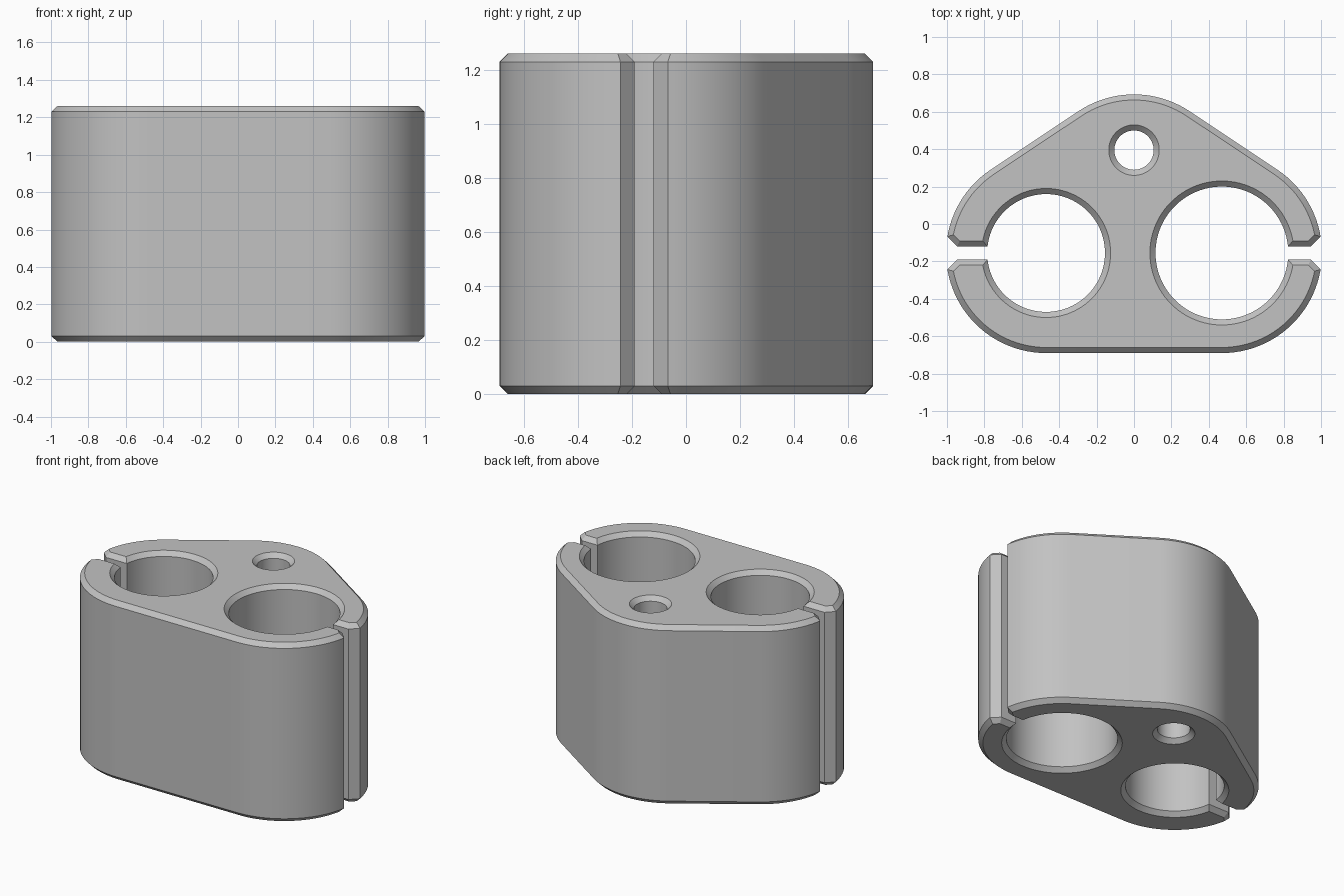
import bpy
import bmesh
from math import cos, sin, pi, atan2
from mathutils import Vector

HEIGHT, BEVEL, OVER = 1.26, 0.03, 0.05
LOBE_X, LOBE_Y, LOBE_R, PEAK_Y = 0.47, -0.155, 0.535, 0.158

cube = bpy.data.objects.get("Cube")
if cube:
    bpy.data.objects.remove(cube, do_unlink=True)

grey = bpy.data.materials.new("plain grey")
grey.use_nodes = True
colour = (0.54, 0.54, 0.54, 1)
grey.diffuse_color = colour
grey.node_tree.nodes["Principled BSDF"].inputs["Base Color"].default_value = colour


def arc(cx, cy, r, start, end, steps):
    """Points along a counter-clockwise arc, both ends included."""
    angles = [start + (end - start) * i / steps for i in range(steps + 1)]
    return [Vector((cx + r * cos(a), cy + r * sin(a))) for a in angles]


def circle(cx, cy, r, steps=96):
    return arc(cx, cy, r, 0, 2 * pi, steps)[:-1]


def offset(points, d):
    """Move a counter-clockwise outline outwards by d with mitred corners."""
    result = []
    for i, p in enumerate(points):
        before = (p - points[i - 1]).normalized()
        after = (points[(i + 1) % len(points)] - p).normalized()
        n1, n2 = Vector((before.y, -before.x)), Vector((after.y, -after.x))
        result.append(p + (n1 + n2) * d / (1 + n1.dot(n2)))
    return result


def prism(name, points, levels):
    """Loft one outline through (height, offset) levels and cap it."""
    bm = bmesh.new()
    rings = [[bm.verts.new((p.x, p.y, z)) for p in offset(points, d)] for z, d in levels]
    n = len(points)
    for low, high in zip(rings, rings[1:]):
        for i in range(n):
            j = (i + 1) % n
            bm.faces.new((low[i], low[j], high[j], high[i]))
    bm.faces.new(rings[0][::-1])
    bm.faces.new(rings[-1])
    mesh = bpy.data.meshes.new(name)
    bm.to_mesh(mesh)
    bm.free()
    mesh.materials.append(grey)
    obj = bpy.data.objects.new(name, mesh)
    bpy.context.collection.objects.link(obj)
    return obj


# Rounded three-lobed body with chamfered rims
tilt = atan2(LOBE_X, PEAK_Y - LOBE_Y)
side = pi / 2 - atan2(PEAK_Y - LOBE_Y, LOBE_X)
outline = (arc(LOBE_X, LOBE_Y, LOBE_R, -pi / 2, side, 40)
           + arc(0, PEAK_Y, LOBE_R, side, pi - side, 20)
           + arc(-LOBE_X, LOBE_Y, LOBE_R, pi - side, 3 * pi / 2, 40))
body = prism("cable_holder_body", outline,
             [(0, -BEVEL), (BEVEL, 0), (HEIGHT - BEVEL, 0), (HEIGHT, -BEVEL)])

# Bores: right, left and the small rear one
cuts = {"right_bore": circle(LOBE_X, LOBE_Y, 0.355),
        "left_bore": circle(-LOBE_X, LOBE_Y, 0.315),
        "rear_bore": circle(0, 0.395, 0.105)}

# Side slots that widen towards the outside
half, mouth, far = 0.035, 0.945, 1.2
flare = half + far - mouth
profile = [(LOBE_X, -half), (mouth, -half), (far, -flare),
           (far, flare), (mouth, half), (LOBE_X, half)]
for name, s in (("right_slot", 1), ("left_slot", -1)):
    points = [Vector((s * x, LOBE_Y + y)) for x, y in profile]
    cuts[name] = points[::s]

# Each cutter flares at both ends, which chamfers the edges it leaves
wide = BEVEL + OVER
levels = [(-OVER, wide), (BEVEL, 0), (HEIGHT - BEVEL, 0), (HEIGHT + OVER, wide)]
bpy.context.view_layer.objects.active = body
for name, points in cuts.items():
    cutter = prism(name + "_cutter", points, levels)
    cutter.hide_render = True
    mod = body.modifiers.new(name, "BOOLEAN")
    mod.operation, mod.solver, mod.object = "DIFFERENCE", "EXACT", cutter
    bpy.ops.object.modifier_apply(modifier=mod.name)
    bpy.data.objects.remove(cutter, do_unlink=True)

bpy.ops.object.select_all(action="DESELECT")
body.select_set(True)
bpy.ops.object.shade_smooth_by_angle(angle=pi / 6)
